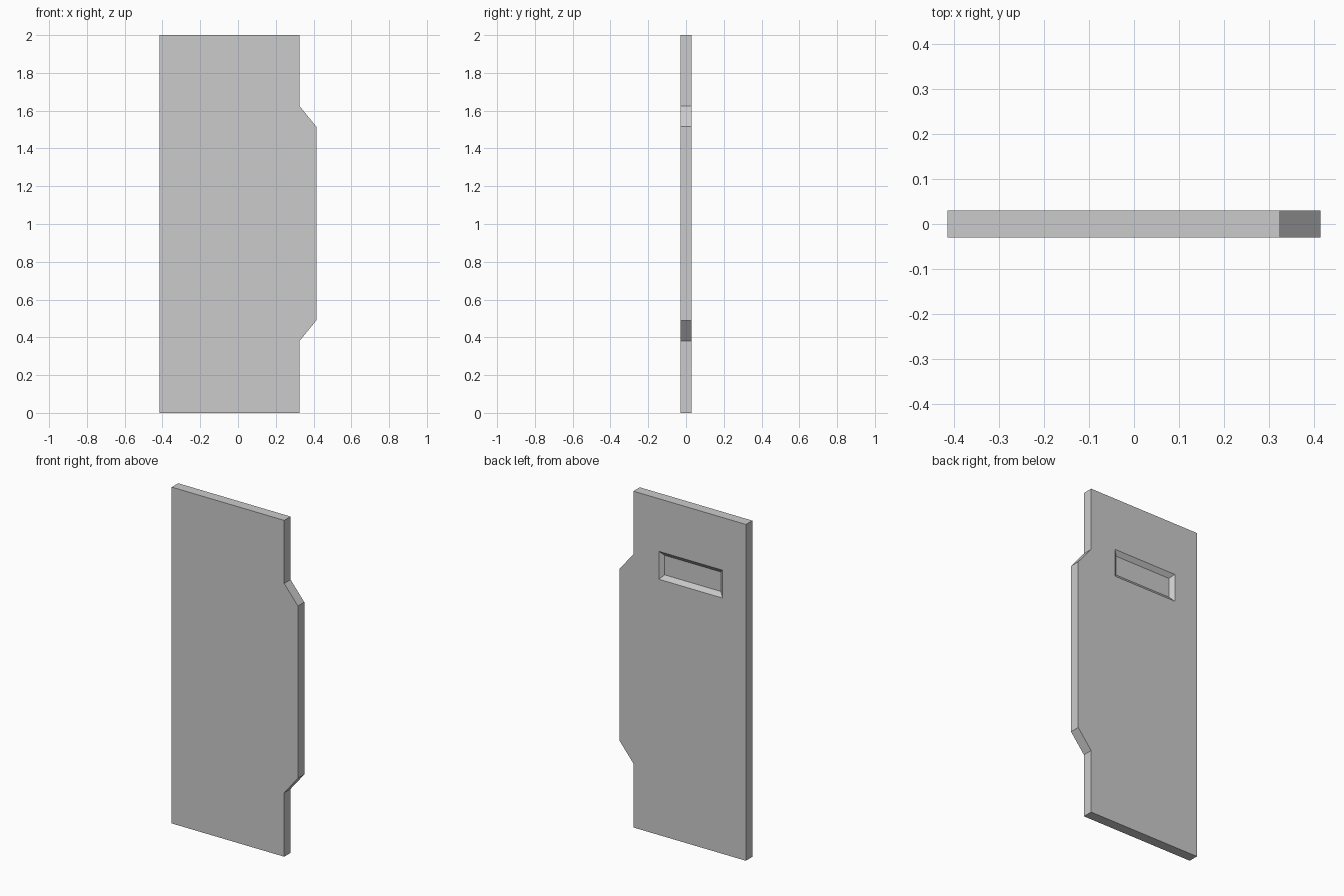
import bpy, bmesh

if "Cube" in bpy.data.objects:
    bpy.data.objects.remove(bpy.data.objects["Cube"])

T = 0.03  # half thickness


def loft(name, rings):
    """Closed solid skinned through matching (x, y, z) rings."""
    bm = bmesh.new()
    loops = [[bm.verts.new(p) for p in ring] for ring in rings]
    bm.faces.new(loops[0])
    bm.faces.new(loops[-1])
    n = len(loops[0])
    for a, b in zip(loops, loops[1:]):
        for i in range(n):
            j = (i + 1) % n
            bm.faces.new((a[i], a[j], b[j], b[i]))
    bmesh.ops.recalc_face_normals(bm, faces=bm.faces)
    me = bpy.data.meshes.new(name)
    bm.to_mesh(me)
    bm.free()
    ob = bpy.data.objects.new(name, me)
    bpy.context.collection.objects.link(ob)
    return ob


# Panel: flat slab with a chamfered bump along its right edge
outline = [(-0.415, 0), (0.325, 0), (0.325, 0.38), (0.415, 0.49),
           (0.415, 1.515), (0.325, 1.625), (0.325, 2), (-0.415, 2)]
panel = loft("door_panel", [[(x, y, z) for x, z in outline] for y in (-T, T)])


# Recess: shallow rectangular pocket with sloped walls in the back face
def pocket_ring(grow, y):
    x0, x1 = -0.261 - grow, 0.158 + grow
    z0, z1 = 1.521 - grow, 1.687 + grow
    return [(x0, y, z0), (x1, y, z0), (x1, y, z1), (x0, y, z1)]


cutter = loft("recess_cutter", [pocket_ring(-0.025, T - 0.02),
                                pocket_ring(0.025, T + 0.02)])
cutter.hide_render = True
mod = panel.modifiers.new("recess", 'BOOLEAN')
mod.operation = 'DIFFERENCE'
mod.solver = 'EXACT'
mod.object = cutter

# Apply the cut and drop the cutter
bpy.context.view_layer.objects.active = panel
panel.select_set(True)
bpy.ops.object.modifier_apply(modifier=mod.name)
bpy.data.objects.remove(cutter)
